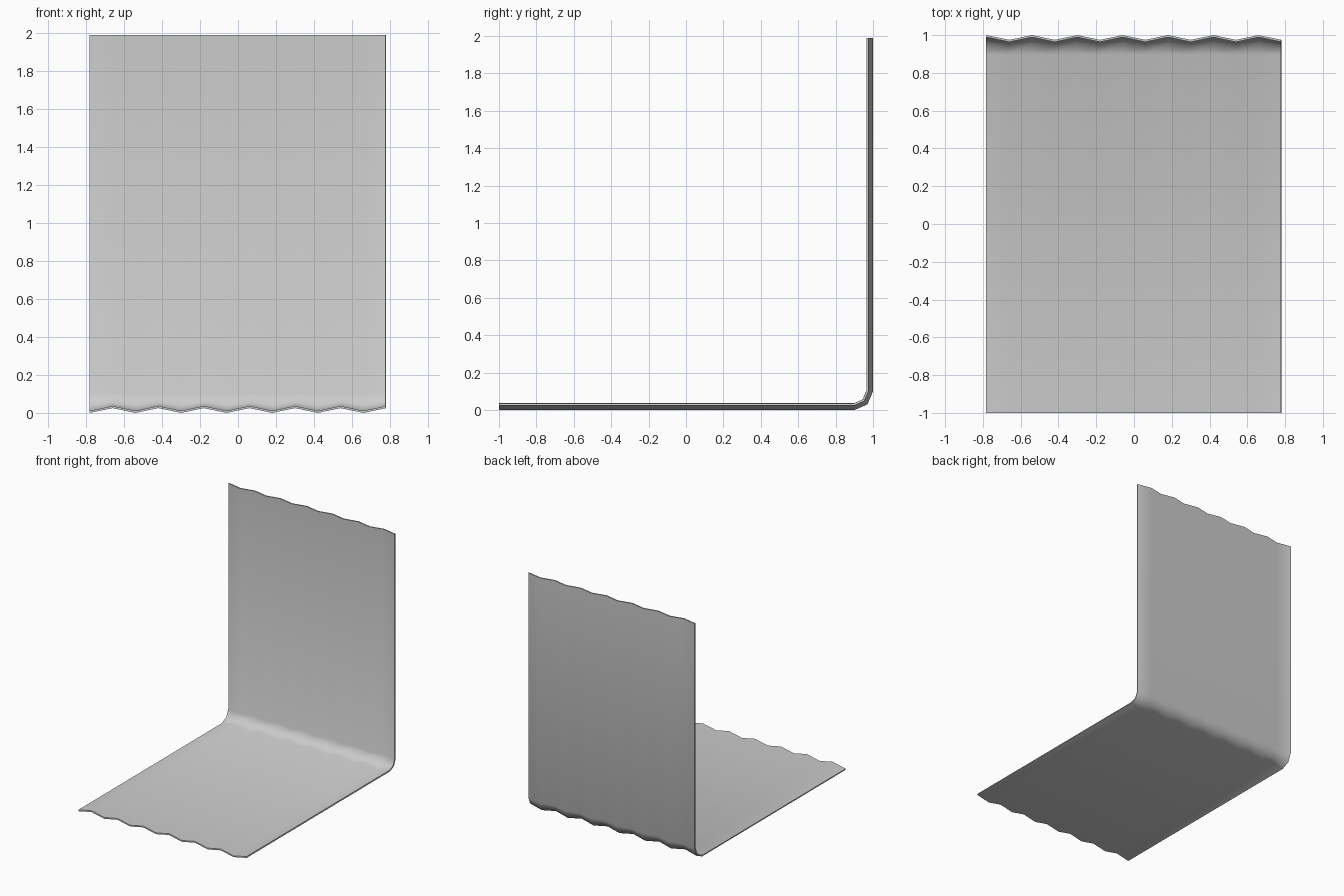
import bpy, bmesh, math

if "Cube" in bpy.data.objects:
    bpy.data.objects.remove(bpy.data.objects["Cube"])

COLS, STEP, AMP, THICK = 14, 0.12, 0.025, 0.011


def profile(d):
    """Side outline (y, z) of the bent sheet, moved inward by d."""
    return [(-1.0, d), (0.9, d), (0.97 - 0.7 * d, 0.03 + 0.7 * d),
            (1.0 - d, 0.1), (1.0 - d, 1.99)]


# Corrugated sheet: alternate outer and inner profiles along x
bm = bmesh.new()
cols = []
for i in range(COLS):
    x = (i - (COLS - 1) / 2) * STEP
    cols.append([bm.verts.new((x, y, z)) for y, z in profile(AMP * (i % 2))])
for a, b in zip(cols, cols[1:]):
    for j in range(len(a) - 1):
        bm.faces.new((a[j], b[j], b[j + 1], a[j + 1]))
mesh = bpy.data.meshes.new("corrugated_sheet")
bm.to_mesh(mesh)
bm.free()
sheet = bpy.data.objects.new("corrugated_sheet", mesh)
bpy.context.collection.objects.link(sheet)
bpy.context.view_layer.objects.active = sheet
sheet.select_set(True)

# Sheet thickness, grown toward the inside of the bend
solid = sheet.modifiers.new("thickness", 'SOLIDIFY')
solid.thickness = THICK
solid.offset = 1
solid.use_even_offset = True
bpy.ops.object.modifier_apply(modifier=solid.name)

bpy.ops.object.shade_smooth_by_angle(angle=math.radians(55))
